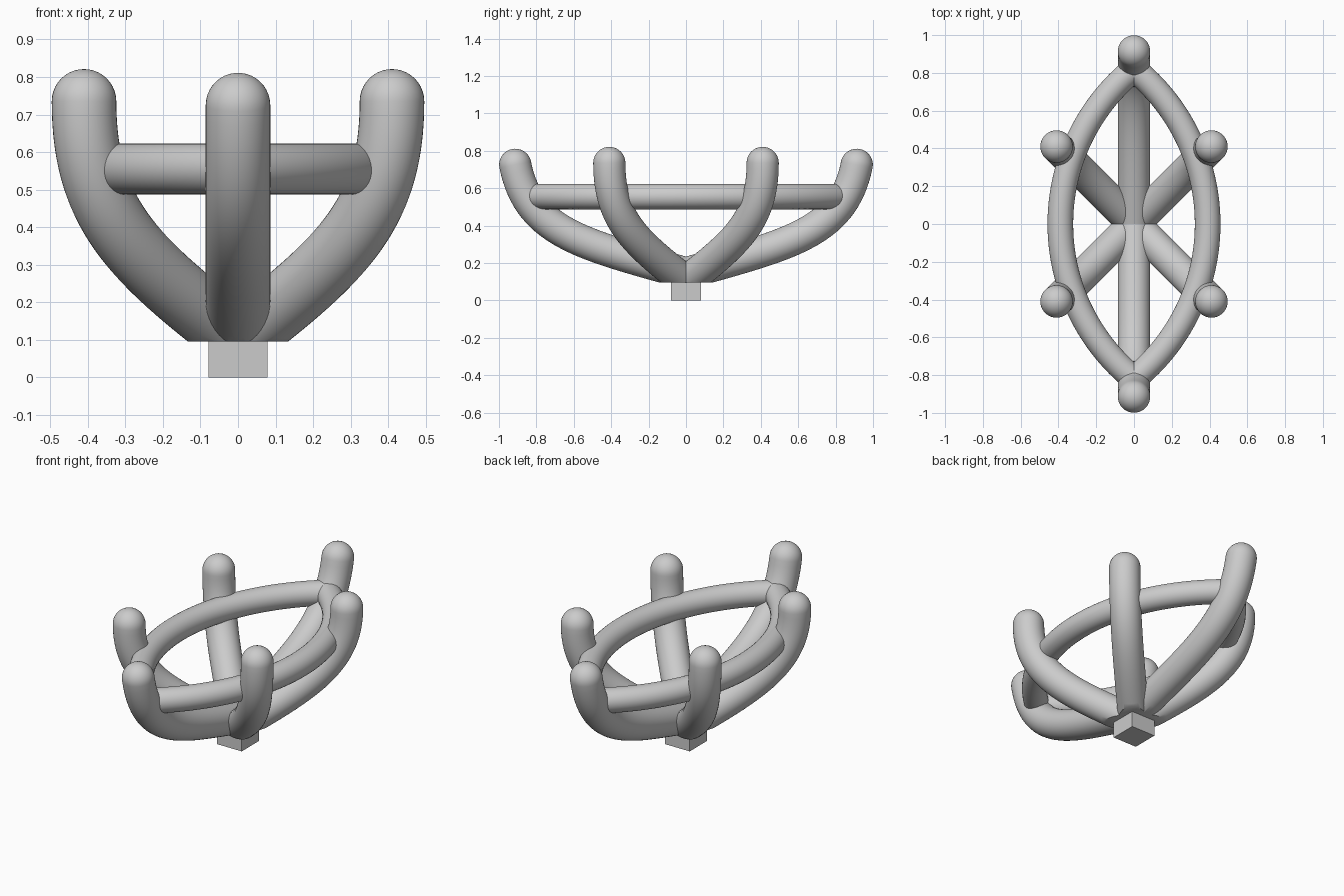
import bpy, bmesh, math
from mathutils import Vector, Matrix
from mathutils.geometry import interpolate_bezier

if "Cube" in bpy.data.objects:
    bpy.data.objects.remove(bpy.data.objects["Cube"])

R = 0.086          # prong radius
RING_R = 0.068     # marquise ring tube radius
FLOOR = 0.095      # flat underside of the prongs


def finish(bm, name):
    bmesh.ops.recalc_face_normals(bm, faces=bm.faces)
    me = bpy.data.meshes.new(name)
    bm.to_mesh(me)
    bm.free()
    ob = bpy.data.objects.new(name, me)
    bpy.context.collection.objects.link(ob)
    bpy.ops.object.select_all(action='DESELECT')
    ob.select_set(True)
    bpy.context.view_layer.objects.active = ob
    bpy.ops.object.shade_smooth_by_angle(angle=math.radians(40))
    return ob


def bridge(bm, rings, closed):
    n = len(rings[0])
    for a, b in zip(rings, rings[1:]):
        for i in range(n):
            j = (i + 1) % n
            bm.faces.new((a[i], a[j], b[j], b[i]))


def prong(name, ctrl, angle, sides=40):
    """Round-tipped tube along a Bezier in the (radius, z) plane, turned about z."""
    p = [Vector((r, 0, z)) for r, z in ctrl]
    pts = interpolate_bezier(p[0], p[1], p[2], p[3], 32)
    start = (p[1] - p[0]).normalized()
    end = (p[3] - p[2]).normalized()
    tang = [(pts[min(i + 1, 31)] - pts[max(i - 1, 0)]).normalized() for i in range(32)]
    tang[0], tang[-1] = start, end
    sections = [(pts[0] - start * 0.2, start, R)]
    sections += [(c, t, R) for c, t in zip(pts, tang)]
    # hemispherical tip
    for k in range(1, 10):
        a = k / 10 * math.pi / 2
        sections.append((pts[-1] + end * R * math.sin(a), end, R * math.cos(a)))
    bm = bmesh.new()
    side = Vector((0, 1, 0))
    rings = []
    for c, t, rad in sections:
        nrm = side.cross(t)
        rings.append([bm.verts.new(c + rad * (math.cos(u) * nrm + math.sin(u) * side))
                      for u in (2 * math.pi * i / sides for i in range(sides))])
    bridge(bm, rings, False)
    tip = bm.verts.new(pts[-1] + end * R)
    last = rings[-1]
    for i in range(sides):
        bm.faces.new((last[i], last[(i + 1) % sides], tip))
    bm.faces.new(rings[0])
    # mitre at the centre, then a flat closed underside
    for co, no in (((0, 0, 0), (-1, 0, 0)), ((0, 0, FLOOR), (0, 0, -1))):
        bmesh.ops.bisect_plane(bm, geom=bm.verts[:] + bm.edges[:] + bm.faces[:],
                               plane_co=co, plane_no=no, clear_outer=True)
        bmesh.ops.holes_fill(bm, edges=[e for e in bm.edges if e.is_boundary])
    bm.transform(Matrix.Rotation(angle, 4, 'Z'))
    return finish(bm, name)


def ring_half(name, sign, half_w=0.39, half_l=0.82, z=0.555, sides=32, steps=48):
    """Arc tube whose ends are mitred on the plane x = 0."""
    big = (half_w ** 2 + half_l ** 2) / (2 * half_w)
    off = big - half_w
    bm = bmesh.new()
    rings = []
    for s in range(steps + 1):
        row = []
        for i in range(sides):
            u = 2 * math.pi * i / sides
            rad = big + RING_R * math.cos(u)
            a = math.acos(off / rad) * (2 * s / steps - 1)
            row.append(bm.verts.new((sign * (rad * math.cos(a) - off), rad * math.sin(a),
                                     z + RING_R * math.sin(u))))
        rings.append(row)
    bridge(bm, rings, False)
    return finish(bm, name)


# two long end prongs
long_path = [(0, 0.145), (0.55, 0.30), (0.84, 0.36), (0.913, 0.725)]
for name, deg in (("back_prong", 90), ("front_prong", -90)):
    prong(name, long_path, math.radians(deg))

# four diagonal prongs
q = math.sqrt(2)
diag_path = [(0, 0.10), (0.27 * q, 0.31), (0.41 * q, 0.43), (0.41 * q, 0.735)]
for i in range(4):
    prong(f"side_prong_{i + 1}", diag_path, math.radians(45 + 90 * i))

# pointed-oval support ring
ring_half("ring_right", 1)
ring_half("ring_left", -1)

# square base peg
bm = bmesh.new()
bmesh.ops.create_cube(bm, size=1, matrix=Matrix.Translation((0, 0, 0.05)) @
                      Matrix.Diagonal((0.158, 0.158, 0.1, 1)))
finish(bm, "base_peg")
